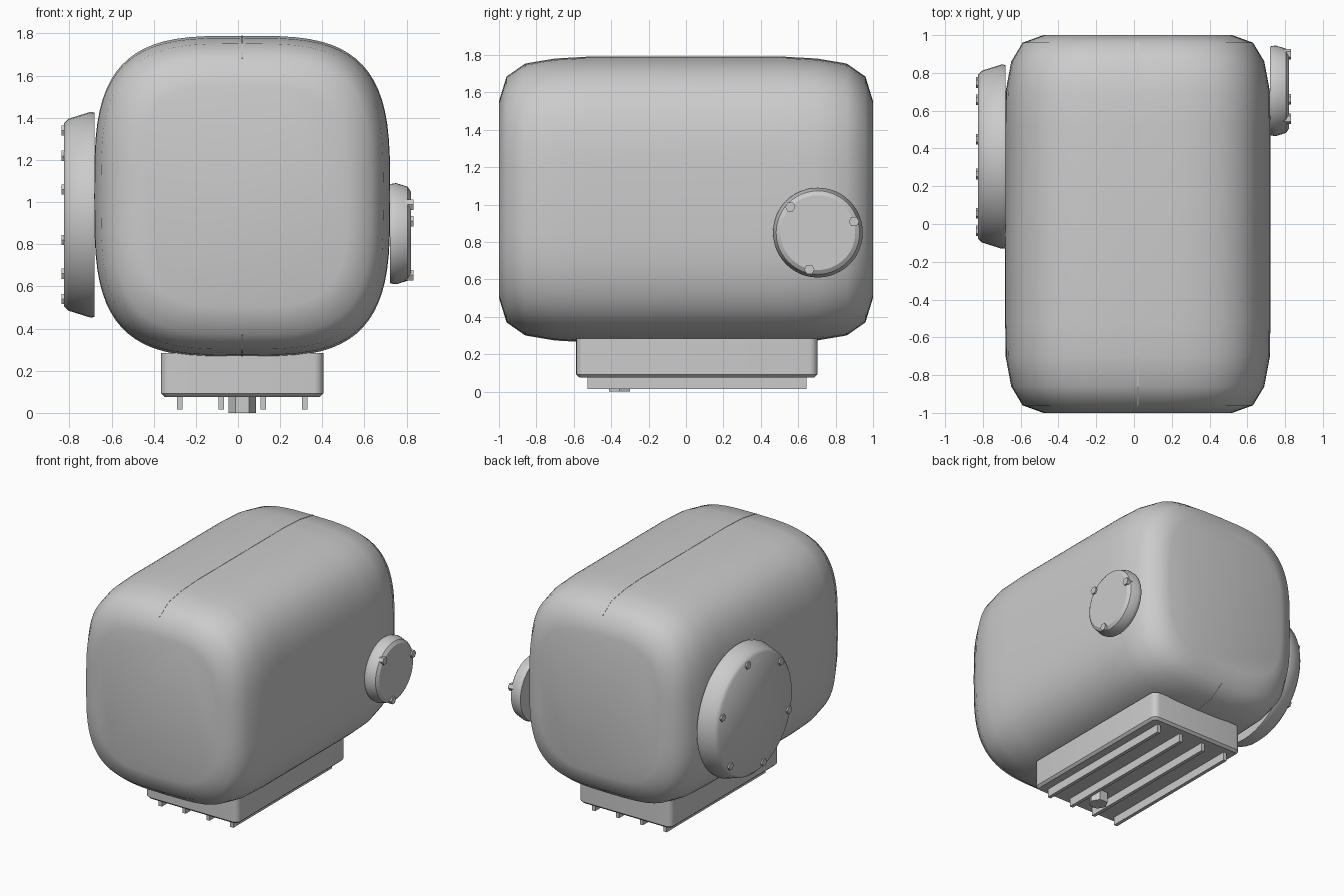
import bpy, bmesh, math
from mathutils import Matrix

if "Cube" in bpy.data.objects:
    bpy.data.objects.remove(bpy.data.objects["Cube"])

CX = 0.02   # centre plane of the housing
CZ = 1.027  # housing centre height


def finish(name, bm, smooth=None):
    bmesh.ops.recalc_face_normals(bm, faces=bm.faces)
    me = bpy.data.meshes.new(name)
    bm.to_mesh(me)
    bm.free()
    ob = bpy.data.objects.new(name, me)
    bpy.context.collection.objects.link(ob)
    if smooth:
        bpy.ops.object.select_all(action='DESELECT')
        ob.select_set(True)
        bpy.context.view_layer.objects.active = ob
        bpy.ops.object.shade_smooth_by_angle(angle=math.radians(smooth))
    return ob


def loft(bm, rings):
    loops = [[bm.verts.new(p) for p in ring] for ring in rings]
    n = len(loops[0])
    for a, b in zip(loops, loops[1:]):
        for i in range(n):
            j = (i + 1) % n
            bm.faces.new((a[i], a[j], b[j], b[i]))
    bm.faces.new(loops[0])
    bm.faces.new(loops[-1])


def spow(v, e):
    return math.copysign(abs(v) ** e, v)


def superellipse(y, hw, hh, n=3.4, seg=72):
    pts = []
    for i in range(seg):
        a = 2 * math.pi * i / seg
        pts.append((CX + hw * spow(math.cos(a), 2 / n), y,
                    CZ + hh * spow(math.sin(a), 2 / n)))
    return pts


# Rounded main housing
half = [(1.0, .50, .525), (.96, .61, .655), (.86, .67, .725), (.70, .70, .752), (.52, .702, .762)]
bm = bmesh.new()
loft(bm, [superellipse(-y, w, h) for y, w, h in half]
     + [superellipse(y, w, h) for y, w, h in reversed(half)])
finish("housing", bm, 60)

# Thin parting line along the centre plane, top and bottom
bm = bmesh.new()
arc = [(-y, h) for y, w, h in half[1:]] + [(y, h) for y, w, h in reversed(half[1:])]
outline = [(y, CZ + h + .002) for y, h in arc] + [(y, CZ - h - .002) for y, h in reversed(arc)]
loft(bm, [[(CX + dx, y, z) for y, z in outline] for dx in (-.003, .003)])
finish("parting_line", bm)


def side_cover(name, y, z, side, profile, smooth, seg=48):
    bm = bmesh.new()
    loft(bm, [[(side * x, y + r * math.cos(2 * math.pi * i / seg), z + r * math.sin(2 * math.pi * i / seg))
               for i in range(seg)] for x, r in profile])
    finish(name, bm, smooth)


def bolts(name, y, z, side, x0, x1, radius, count, start, size=.028):
    bm = bmesh.new()
    for k in range(count):
        a = math.radians(start + 360 * k / count)
        m = (Matrix.Translation((side * (x0 + x1) / 2, y + radius * math.cos(a), z + radius * math.sin(a)))
             @ Matrix.Rotation(math.pi / 2, 4, 'Y'))
        bmesh.ops.create_cone(bm, cap_ends=True, segments=6, radius1=size, radius2=size,
                              depth=x1 - x0, matrix=m)
    finish(name, bm)


# Large left cover and small right cover with their bolts
side_cover("left_cover", .357, .94, -1, [(.68, .485), (.70, .488), (.805, .455), (.825, .435)], 65)
bolts("left_cover_bolts", .357, .94, -1, .80, .837, .41, 6, 17)
side_cover("right_cover", .705, .85, 1, [(.72, .232), (.725, .236), (.75, .24), (.805, .223), (.82, .20)], 30)
bolts("right_cover_bolts", .705, .85, 1, .79, .832, .202, 3, 17)


# Oil pan with rounded corners and chamfered bottom
def rounded_rect(z, hx, hy, r, steps=5):
    pts = []
    for q, (sx, sy) in enumerate([(1, 1), (-1, 1), (-1, -1), (1, -1)]):
        for s in range(steps + 1):
            a = math.pi / 2 * (q + s / steps)
            pts.append((CX + sx * (hx - r) + r * math.cos(a), .058 + sy * (hy - r) + r * math.sin(a), z))
    return pts


bm = bmesh.new()
loft(bm, [rounded_rect(.285, .385, .645, .045), rounded_rect(.092, .385, .645, .045),
          rounded_rect(.076, .368, .628, .03)])
finish("oil_pan", bm, 30)

# Cooling fins under the pan
bm = bmesh.new()
for k in range(4):
    m = Matrix.Translation((CX + (k - 1.5) * .198, .058, .052)) @ Matrix.Diagonal((.026, 1.17, .074, 1))
    bmesh.ops.create_cube(bm, size=1, matrix=m)
finish("pan_fins", bm)

# Hexagonal drain plug with two corners pointing sideways
bm = bmesh.new()
bmesh.ops.create_cone(bm, cap_ends=True, segments=6, radius1=.065, radius2=.065, depth=.09,
                      matrix=Matrix.Translation((CX, -.355, .045)) @ Matrix.Rotation(math.pi / 2, 4, 'Z'))
finish("drain_plug", bm)
